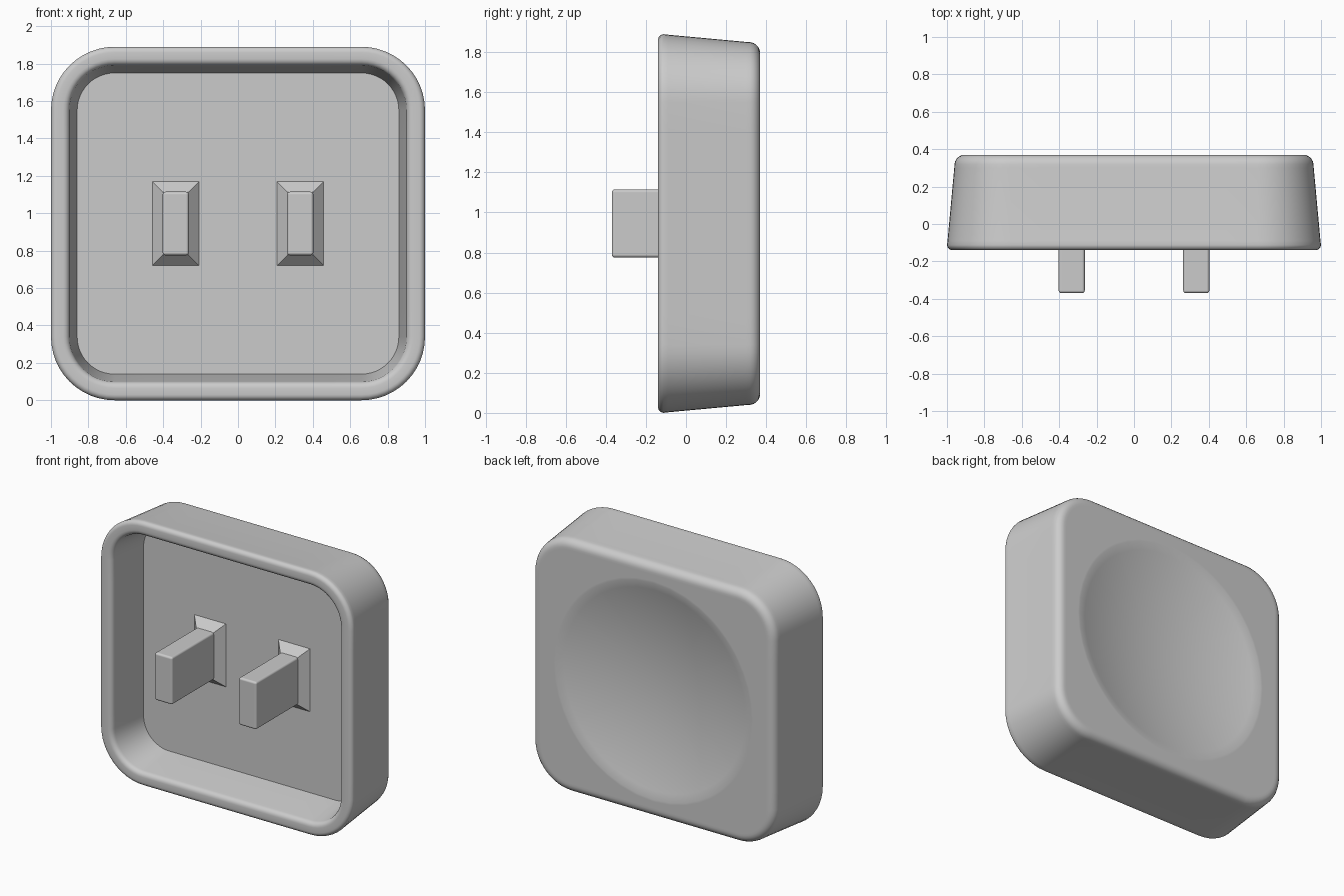
import bpy, bmesh, math

cube = bpy.data.objects.get("Cube")
if cube:
    bpy.data.objects.remove(cube, do_unlink=True)

MID_Z = 0.945
HALF_X, HALF_Z, CORNER = 1.0, 0.945, 0.34

grey = bpy.data.materials.new("light grey plastic")
grey.use_nodes = True
grey.diffuse_color = (0.6, 0.6, 0.6, 1)
grey.node_tree.nodes["Principled BSDF"].inputs["Base Color"].default_value = (0.6, 0.6, 0.6, 1)


def finish(bm, name, bevel=0):
    """Turn a bmesh into a smooth-shaded object with the grey material."""
    bmesh.ops.recalc_face_normals(bm, faces=bm.faces)
    mesh = bpy.data.meshes.new(name)
    bm.to_mesh(mesh)
    bm.free()
    mesh.materials.append(grey)
    obj = bpy.data.objects.new(name, mesh)
    bpy.context.collection.objects.link(obj)
    bpy.ops.object.select_all(action='DESELECT')
    obj.select_set(True)
    bpy.context.view_layer.objects.active = obj
    bpy.ops.object.shade_smooth_by_angle(angle=math.radians(30))
    if bevel:
        mod = obj.modifiers.new("soft edges", 'BEVEL')
        mod.width, mod.segments = bevel, 3
        mod.harden_normals = True
    return obj


def rounded_outline(inset, arc=12, side=8):
    """Rounded rectangle points (x, z), shrunk by inset on every side."""
    r = CORNER - inset
    cx, cz = HALF_X - CORNER, HALF_Z - CORNER
    corners = []
    for q, (sx, sz) in enumerate([(1, 1), (-1, 1), (-1, -1), (1, -1)]):
        corners.append([(sx * cx + r * math.cos((q + i / arc) * math.pi / 2),
                         sz * cz + r * math.sin((q + i / arc) * math.pi / 2))
                        for i in range(arc + 1)])
    points = []
    for q in range(4):
        points += corners[q]
        a, b = corners[q][-1], corners[(q + 1) % 4][0]
        points += [(a[0] + (b[0] - a[0]) * k / side, a[1] + (b[1] - a[1]) * k / side)
                   for k in range(1, side)]
    return points


def arc_profile(inset, y, r, start, end, steps=5):
    """Quarter-round part of the shell section, as (inset, y) pairs."""
    angles = [math.radians(start + (end - start) * i / steps) for i in range(steps + 1)]
    return [(inset + r * math.cos(t), y + r * math.sin(t)) for t in angles]


# Shell section: recess floor, inner wall, rounded rim, tapered side, rounded back
section = [(0.16, 0.16), (0.14, 0.16), (0.137, 0.14), (0.103, -0.09)]
section += arc_profile(0.065, -0.105, 0.035, 0, -90)
section += arc_profile(0.03, -0.11, 0.03, -90, -175)
section += [(0.003, -0.09), (0.039, 0.30)]
section += arc_profile(0.095, 0.315, 0.055, 175, 90)
section += [(0.11, 0.37)]

bm = bmesh.new()
rings = [[bm.verts.new((x, y, z + MID_Z)) for x, z in rounded_outline(d)] for d, y in section]

# Round concave dish sunk into the back
DISH_R, DISH_DEPTH, BACK = 0.775, 0.11, 0.37
sphere_r = (DISH_R ** 2 + DISH_DEPTH ** 2) / (2 * DISH_DEPTH)
angles = [math.atan2(z, x) for x, z in rounded_outline(0)]
dish = [(DISH_R + 0.015, BACK)]
for i in range(14):
    r = DISH_R * (1 - i / 14)
    sink = DISH_DEPTH - sphere_r + math.sqrt(sphere_r ** 2 - r ** 2)
    dish.append((r, BACK - sink))
for r, y in dish:
    rings.append([bm.verts.new((r * math.cos(t), y, r * math.sin(t) + MID_Z)) for t in angles])

count = len(angles)
for a, b in zip(rings, rings[1:]):
    for i in range(count):
        j = (i + 1) % count
        bm.faces.new((a[i], a[j], b[j], b[i]))
bm.faces.new(rings[0])
pole = bm.verts.new((0, BACK - DISH_DEPTH, MID_Z))
for i in range(count):
    bm.faces.new((rings[-1][i], rings[-1][(i + 1) % count], pole))
finish(bm, "cap_shell")


def tapered_box(x, y_front, y_back, front, back):
    """Box along y with separate (half width, half height) at each end."""
    bm = bmesh.new()
    bmesh.ops.create_cube(bm, size=2)
    for v in bm.verts:
        hx, hz = front if v.co.y < 0 else back
        v.co = (x + v.co.x * hx, y_front if v.co.y < 0 else y_back, MID_Z + v.co.z * hz)
    return bm


# Two mounting prongs, each with a flared collar on the recess floor
for side, x in (("right", -0.333), ("left", 0.333)):
    finish(tapered_box(x, -0.37, 0.18, (0.07, 0.17), (0.07, 0.17)), side + "_prong", 0.015)
    finish(tapered_box(x, 0.10, 0.165, (0.068, 0.168), (0.13, 0.23)), side + "_prong_collar")
